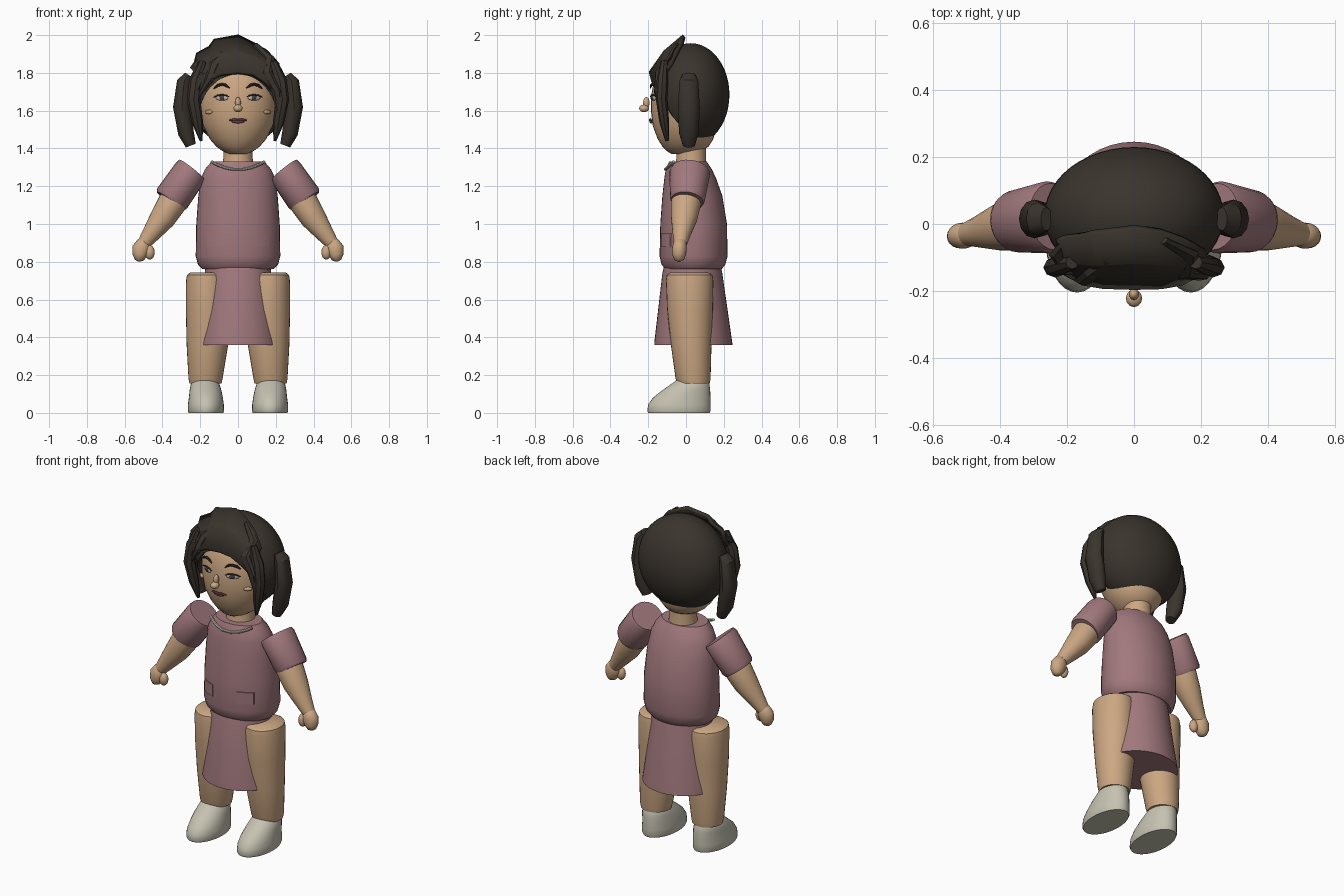
import bpy, bmesh, math
from mathutils import Vector, Matrix


def material(name, rgb):
    m = bpy.data.materials.new(name)
    m.diffuse_color = (*rgb, 1)
    return m


SKIN = material("skin", (0.60, 0.385, 0.225))
PINK = material("dusty pink", (0.36, 0.19, 0.205))
HAIR = material("dark brown hair", (0.042, 0.034, 0.026))
SHOE = material("pale grey", (0.56, 0.54, 0.44))
LIP = material("lip", (0.22, 0.075, 0.085))
WHITE = material("eye white", (0.55, 0.50, 0.44))
IRIS = material("iris", (0.07, 0.06, 0.055))


def finish(bm, name, mat, angle=40):
    bmesh.ops.recalc_face_normals(bm, faces=bm.faces)
    me = bpy.data.meshes.new(name)
    bm.to_mesh(me)
    bm.free()
    ob = bpy.data.objects.new(name, me)
    bpy.context.collection.objects.link(ob)
    me.materials.append(mat)
    bpy.ops.object.select_all(action='DESELECT')
    ob.select_set(True)
    bpy.context.view_layer.objects.active = ob
    bpy.ops.object.shade_smooth_by_angle(angle=math.radians(angle))
    return ob


def skin_rings(name, rings, mat, angle=40):
    """Join rings of points into a closed surface."""
    bm = bmesh.new()
    vs = [[bm.verts.new(p) for p in r] for r in rings]
    n = len(vs[0])
    for a, b in zip(vs, vs[1:]):
        for i in range(n):
            j = (i + 1) % n
            bm.faces.new((a[i], a[j], b[j], b[i]))
    bm.faces.new(vs[0])
    bm.faces.new(vs[-1])
    return finish(bm, name, mat, angle)


def loft(name, rows, mat, n=32):
    """Stack of ellipses; each row is z, centre x, half width, front y, back y."""
    rings = []
    for z, cx, rx, f, b in rows:
        rings.append([(cx + rx * math.cos(t), (f + b) / 2 + (b - f) / 2 * math.sin(t), z)
                      for t in (2 * math.pi * i / n for i in range(n))])
    return skin_rings(name, rings, mat)


def tube(name, pts, radii, mat, n=24, ref=(0, 1, 0), angle=40):
    """Tube along a path; each radius is (across, along ref)."""
    pts = [Vector(p) for p in pts]
    rings = []
    for k, p in enumerate(pts):
        t = (pts[min(k + 1, len(pts) - 1)] - pts[max(k - 1, 0)]).normalized()
        u = t.cross(Vector(ref)).normalized()
        v = u.cross(t)
        ru, rv = radii[k]
        rings.append([p + u * ru * math.cos(a) + v * rv * math.sin(a)
                      for a in (2 * math.pi * i / n for i in range(n))])
    return skin_rings(name, rings, mat, angle)


def ball(name, c, r, mat, rz=0.0, seg=20):
    bm = bmesh.new()
    bmesh.ops.create_uvsphere(bm, u_segments=seg, v_segments=seg // 2, radius=1)
    bm.transform(Matrix.Translation(c) @ Matrix.Rotation(rz, 4, 'Z') @ Matrix.Diagonal((*r, 1)))
    return finish(bm, name, mat, 60)


def cut(ob, cutter):
    m = ob.modifiers.new("cut", 'BOOLEAN')
    m.operation, m.object, m.solver = 'DIFFERENCE', cutter, 'EXACT'
    cutter.hide_render = True
    cutter.hide_set(True)


def face_y(x):
    return -0.012 - 0.174 * math.sqrt(1 - (x / 0.203) ** 2)


# Head and neck
loft("head", [(1.37, 0, .045, -.075, .05), (1.385, 0, .08, -.10, .08), (1.41, 0, .115, -.125, .12),
              (1.45, 0, .15, -.15, .145), (1.52, 0, .185, -.176, .16), (1.60, 0, .202, -.186, .17),
              (1.68, 0, .202, -.184, .17), (1.75, 0, .19, -.172, .16), (1.82, 0, .15, -.14, .13),
              (1.87, 0, .08, -.08, .08)], SKIN)
loft("neck", [(1.30, 0, .085, -.06, .11), (1.35, 0, .077, -.05, .105), (1.44, 0, .077, -.05, .105)], SKIN)

# Dress body and skirt
loft("dress_body", [(.762, 0, .19, -.11, .19), (.785, 0, .212, -.13, .208), (.83, 0, .224, -.14, .22),
                    (1.0, 0, .221, -.136, .217), (1.15, 0, .21, -.125, .192), (1.24, 0, .197, -.115, .16),
                    (1.29, 0, .175, -.107, .137), (1.33, 0, .14, -.09, .11)], PINK, 40)
loft("skirt", [(.80, 0, .17, -.11, .18), (.74, 0, .176, -.125, .192), (.56, 0, .197, -.146, .218),
               (.38, 0, .221, -.167, .244), (.36, 0, .223, -.168, .246)], PINK, 40)

# Neckline trim
trim = [(.14 * s, -.065 - .045 * (1 - s * s), 1.288 + .042 * s * s)
        for s in (-1, -.8, -.5, -.2, .2, .5, .8, 1)]
tube("neck_trim", trim, [(.009, .008)] * len(trim), SHOE, 8, (0, 0.3, 1))

for s, side in ((-1, "left"), (1, "right")):
    # Leg and shoe
    loft(side + "_leg", [(.155, s * .172, .085, -.045, .125), (.18, s * .172, .09, -.055, .13),
                         (.36, s * .162, .110, -.08, .135), (.55, s * .163, .113, -.10, .142),
                         (.70, s * .165, .110, -.106, .145), (.73, s * .165, .105, -.102, .14),
                         (.742, s * .165, .09, -.085, .12)], SKIN)
    loft(side + "_shoe", [(0, s * .17, .092, -.20, .125), (.01, s * .17, .096, -.205, .13),
                          (.045, s * .17, .095, -.20, .13), (.08, s * .17, .09, -.175, .13),
                          (.12, s * .172, .084, -.125, .128), (.155, s * .174, .075, -.075, .123),
                          (.178, s * .175, .06, -.045, .11), (.188, s * .175, .04, -.02, .085)], SHOE)
    # Sleeve, arm, hand
    tube(side + "_sleeve", [(s * .243, .022, 1.285), (s * .255, .02, 1.27), (s * .35, .008, 1.134),
                            (s * .36, .006, 1.12)],
         [(.088, .100), (.092, .108), (.095, .093), (.086, .086)], PINK)
    tube(side + "_arm", [(s * .30, .01, 1.19), (s * .35, 0, 1.11), (s * .40, -.01, 1.03),
                         (s * .455, -.022, .955), (s * .50, -.03, .895)],
         [(.07, .075), (.076, .08), (.068, .07), (.05, .05), (.035, .035)], SKIN)
    tube(side + "_hand", [(s * .492, -.03, .917), (s * .498, -.031, .905), (s * .512, -.035, .87),
                          (s * .52, -.037, .835), (s * .523, -.037, .81), (s * .524, -.037, .801)],
         [(.02, .02), (.036, .034), (.048, .039), (.04, .036), (.024, .025), (.008, .008)], SKIN, 20)
    ball(side + "_thumb", (s * .467, -.045, .85), (.026, .024, .038), SKIN)

    # Pocket plate following the dress front
    bm = bmesh.new()
    cols = []
    for i in range(7):
        x = .08 + .085 * i / 6
        y = .04 - .18 * math.sqrt(1 - (x / .225) ** 2) - .003
        cols.append([bm.verts.new((s * x, y + d, z)) for d, z in ((.012, .88), (0, .88), (0, .95), (.012, .95))])
    for a, b in zip(cols, cols[1:]):
        for k in range(4):
            bm.faces.new((a[k], a[(k + 1) % 4], b[(k + 1) % 4], b[k]))
    bm.faces.new(cols[0])
    bm.faces.new(cols[-1])
    finish(bm, side + "_pocket", PINK)

    # Eye, lid, brow, cheek
    ball(side + "_eye", (s * .085, face_y(.085) - .002, 1.668), (.036, .008, .015), WHITE, s * .4)
    ball(side + "_iris", (s * .085, face_y(.085) - .008, 1.669), (.014, .006, .014), IRIS, s * .4)
    for part, z0, rise, r in (("lid", 1.672, .012, .0045), ("brow", 1.718, .022, .0075)):
        xs = (.045, .065, .085, .108, .128)
        pts = [(s * x, face_y(x) - .007, z0 + rise * (1 - ((x - .085) / .042) ** 2)) for x in xs]
        tube(side + "_" + part, pts, [(r * .4, r * .4), (r, r), (r, r), (r, r), (r * .4, r * .4)], HAIR, 8)
    ball(side + "_cheek", (s * .155, face_y(.155) - .002, 1.593), (.024, .009, .012), SKIN, s * .7)

    # Hanging side locks
    tube(side + "_side_lock", [(s * .262, .015, 1.79), (s * .285, .015, 1.755), (s * .298, .015, 1.62),
                               (s * .275, .015, 1.48), (s * .25, .015, 1.415)],
         [(.02, .035), (.038, .05), (.046, .058), (.042, .052), (.028, .032)], HAIR, 12, angle=35)
    tube(side + "_front_lock", [(s * .185, -.115, 1.86), (s * .222, -.125, 1.76), (s * .235, -.13, 1.66),
                                (s * .215, -.115, 1.54), (s * .195, -.10, 1.44)],
         [(.02, .02), (.036, .03), (.036, .03), (.03, .026), (.008, .01)], HAIR, 8, angle=25)

# Nose and mouth
ball("nose_tip", (0, -.222, 1.612), (.024, .026, .02), SKIN)
ball("nose_bridge", (0, -.21, 1.642), (.015, .017, .03), SKIN)
tube("upper_lip", [(-.048, -.182, 1.55), (-.02, -.189, 1.552), (0, -.19, 1.55), (.02, -.189, 1.552),
                   (.048, -.182, 1.55)],
     [(.003, .003), (.008, .007), (.007, .007), (.008, .007), (.003, .003)], LIP, 8)
ball("lower_lip", (0, -.184, 1.542), (.034, .01, .009), LIP)

# Hair shell with an opening for the face and a flat lower edge
hair = ball("hair", (0, .025, 1.685), (.268, .205, .272), HAIR, 0, 48)
arch = tube("face_cutter", [(0, -.5, 1.555), (0, -.03, 1.555)], [(.207, .238)] * 2, HAIR, 48, (0, 0, 1))
cut(hair, arch)
bm = bmesh.new()
bmesh.ops.create_cube(bm, size=1, matrix=Matrix.Translation((0, 0, .935)))
cut(hair, finish(bm, "nape_cutter", HAIR))

# Faceted fringe panel, from the crown ridge to the hairline
ridge = [(-.225, -.04, 1.85), (-.215, -.04, 1.90), (-.15, -.03, 1.935), (-.125, -.025, 1.972), (0, -.01, 1.995),
         (.08, -.02, 1.955), (.15, -.045, 1.915), (.215, -.08, 1.845)]
brow = [(-.20, -.14, 1.69), (-.185, -.155, 1.72), (-.15, -.175, 1.76), (-.09, -.185, 1.79), (0, -.188, 1.80),
        (.08, -.186, 1.79), (.14, -.175, 1.75), (.195, -.145, 1.69)]
bm = bmesh.new()
cols = []
for a, b in zip(ridge, brow):
    m = (Vector(a) + Vector(b)) / 2 + Vector((0, -.012, .012))
    cols.append([bm.verts.new(p) for p in (a, m, b)])
for a, b in zip(cols, cols[1:]):
    for k in range(2):
        bm.faces.new((a[k], a[k + 1], b[k + 1], b[k]))
fringe = finish(bm, "fringe", HAIR, 15)
mod = fringe.modifiers.new("thickness", 'SOLIDIFY')
mod.thickness, mod.offset = .022, 0

# Angular locks overlapping the fringe
LOCKS = [[(.09, -.05, 1.95), (.165, -.09, 1.875), (.15, -.15, 1.80), (.205, -.155, 1.70), (.215, -.13, 1.56)],
         [(-.12, -.05, 1.95), (-.07, -.11, 1.90), (-.125, -.15, 1.84), (-.15, -.17, 1.77), (-.205, -.15, 1.68)],
         [(-.20, -.05, 1.88), (-.225, -.09, 1.83), (-.19, -.14, 1.79), (-.225, -.14, 1.71), (-.21, -.12, 1.58)]]
for i, path in enumerate(LOCKS):
    tube("fringe_lock_%d" % (i + 1), path, [(.015, .01), (.03, .015), (.03, .015), (.025, .014), (.006, .006)],
         HAIR, 6, (0, -1, .6), 20)
